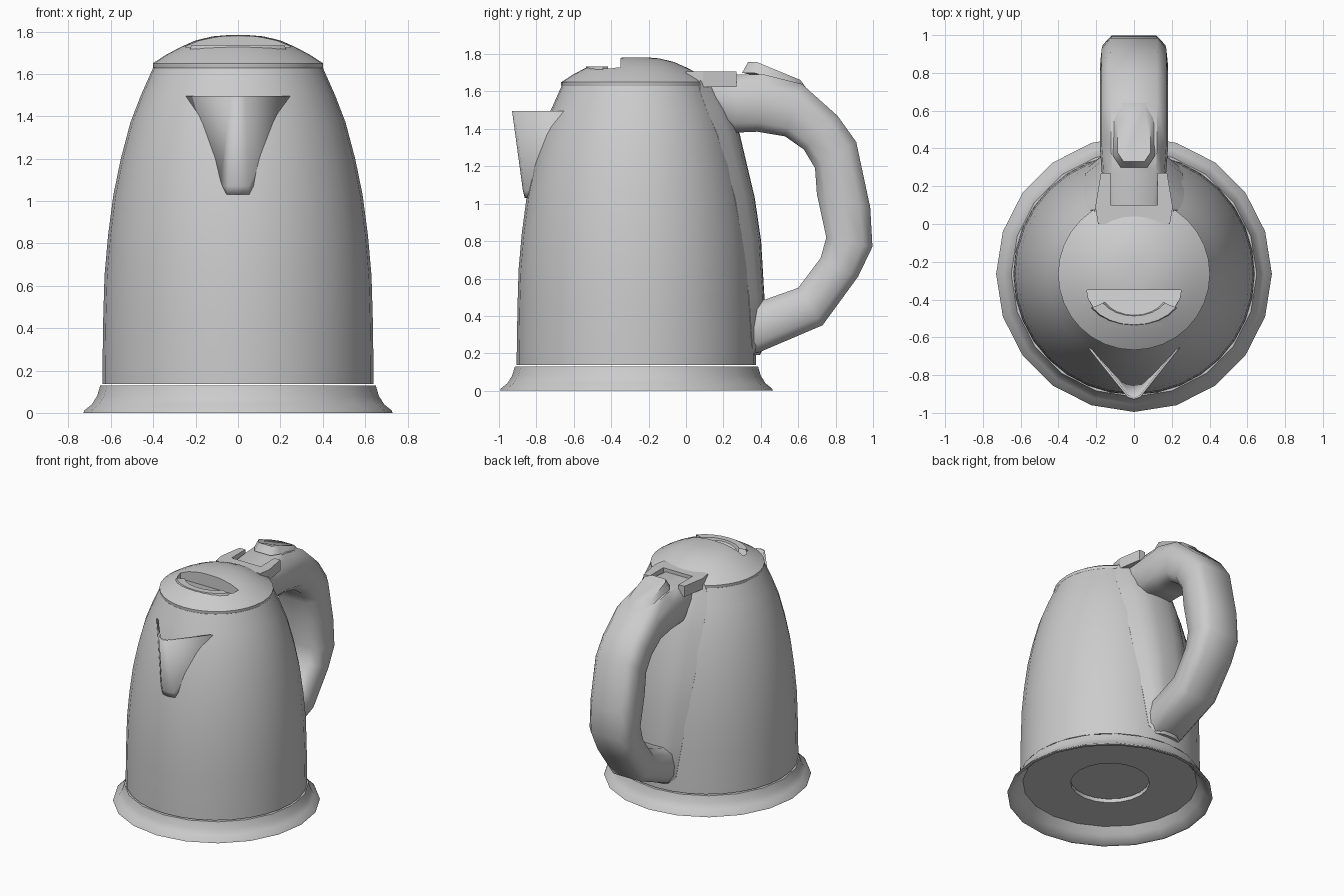
import bpy, bmesh, math
from mathutils import Vector

cube = bpy.data.objects.get("Cube")
if cube:
    bpy.data.objects.remove(cube, do_unlink=True)

CY = -0.265  # centre line of the vessel

steel = bpy.data.materials.new("light grey")
steel.use_nodes = True
steel.diffuse_color = (0.6, 0.6, 0.6, 1)
steel.node_tree.nodes["Principled BSDF"].inputs["Base Color"].default_value = (0.6, 0.6, 0.6, 1)


def finish(name, bm, angle=40, smooth=True):
    bmesh.ops.remove_doubles(bm, verts=bm.verts, dist=1e-5)
    bmesh.ops.recalc_face_normals(bm, faces=bm.faces)
    mesh = bpy.data.meshes.new(name)
    bm.to_mesh(mesh)
    bm.free()
    mesh.materials.append(steel)
    ob = bpy.data.objects.new(name, mesh)
    bpy.context.collection.objects.link(ob)
    if smooth:
        bpy.ops.object.select_all(action='DESELECT')
        ob.select_set(True)
        bpy.context.view_layer.objects.active = ob
        bpy.ops.object.shade_smooth_by_angle(angle=math.radians(angle))
    return ob


def loft(name, rings, closed=True, caps=True, angle=40, smooth=True):
    """Skin a list of equally long point rings."""
    bm = bmesh.new()
    vs = [[bm.verts.new(p) for p in r] for r in rings]
    n = len(vs[0])
    for a, b in zip(vs, vs[1:]):
        for i in range(n if closed else n - 1):
            j = (i + 1) % n
            bm.faces.new((a[i], a[j], b[j], b[i]))
    if caps:
        bm.faces.new(vs[0])
        bm.faces.new(vs[-1])
    return finish(name, bm, angle, smooth)


def lathe(name, profile, sides, caps, angle=40):
    rings = [[(r * math.cos(math.tau * i / sides), CY + r * math.sin(math.tau * i / sides), z)
              for i in range(sides)] for r, z in profile]
    return loft(name, rings, caps=caps, angle=angle)


def box(name, x, y, z):
    ring = lambda h: [(x[0], y[0], h), (x[1], y[0], h), (x[1], y[1], h), (x[0], y[1], h)]
    return loft(name, [ring(z[0]), ring(z[1])], smooth=False)


# Power base: hollow flared shell with a central opening underneath
lathe("power_base", [(0.73, 0), (0.725, 0.012), (0.69, 0.04), (0.665, 0.08), (0.65, 0.13),
                     (0.28, 0.13), (0.28, 0.10), (0.62, 0.10), (0.66, 0.05), (0.71, 0), (0.73, 0)],
      20, False, 50)

# Vessel wall and bottom
body_profile = [(0.64, 0.137), (0.64, 0.2), (0.636, 0.45), (0.63, 0.65), (0.613, 0.84), (0.588, 1.03),
                (0.553, 1.2), (0.508, 1.37), (0.458, 1.5), (0.4, 1.63)]
lathe("kettle_body", body_profile, 32, True)


def body_radius(z):
    for (r0, z0), (r1, z1) in zip(body_profile, body_profile[1:]):
        if z <= z1:
            return r0 + (r1 - r0) * (z - z0) / (z1 - z0)
    return body_profile[-1][0]


# Domed lid with a crescent finger grip cut into the front half
lid = lathe("lid", [(0.39, 1.6), (0.402, 1.632), (0.402, 1.65), (0.34, 1.69), (0.27, 1.727),
                    (0.2, 1.758), (0.12, 1.777), (0.05, 1.783)], 32, True)
arc = [(0.25 * math.cos(a), -0.35 - 0.18 * math.sin(a))
       for a in (math.pi * i / 12 for i in range(13))]
floor = [(x, y, 1.685 + max(0, -0.39 - y) * 0.33) for x, y in arc]
cutter = loft("grip_cutter", [floor, [(x, y, 1.9) for x, y in arc]], smooth=False)
cutter.hide_render = True
cutter.hide_viewport = True
cut = lid.modifiers.new("finger_grip", 'BOOLEAN')
cut.operation = 'DIFFERENCE'
cut.object = cutter
cut.solver = 'EXACT'
# Raised front lip of the grip
loft("grip_lip", [[(x * s, -0.35 + (y + 0.35) * s, z) for x, y in arc[2:11]]
                  for s, z in ((1.12, 1.675), (1.02, 1.733), (0.76, 1.733), (0.7, 1.69))],
     closed=False, caps=False, angle=30)

# Hinge arms and the bridge between them
for side, s in (("left", 1), ("right", -1)):
    arm = [(0.125 * s, 0.0), (0.19 * s, 0.0), (0.205 * s, 0.09), (0.175 * s, 0.27), (0.125 * s, 0.27)]
    loft(side + "_hinge_arm", [[(x, y, 1.625) for x, y in arm], [(x, y, 1.708) for x, y in arm]],
         smooth=False)
box("hinge_bridge", (-0.13, 0.13), (0.0, 0.10), (1.62, 1.708))

# Pouring spout: tapering open-topped trough
spout = []
for z, wide, tip, y_tip in ((1.03, 0.065, 0.05, -0.862), (1.07, 0.085, 0.05, -0.872), (1.495, 0.265, 0.035, -0.93)):
    y_back = CY - math.sqrt(body_radius(z) ** 2 - wide ** 2) + 0.012
    spout.append([(-wide, y_back, z), (-tip, y_tip + 0.012, z), (0, y_tip, z),
                  (tip, y_tip + 0.012, z), (wide, y_back, z)])
trough = loft("spout", spout, closed=False, caps=False, angle=50)
trough.modifiers.new("wall", 'SOLIDIFY').thickness = 0.012
bm = bmesh.new()
bm.faces.new([bm.verts.new(p) for p in spout[0]])
finish("spout_underside", bm, smooth=False)

# Back panel hugging the vessel
panel = []
for z, wide, lift in ((0.19, 0.10, 0.02), (0.24, 0.16, 0.045), (0.5, 0.20, 0.05), (0.8, 0.24, 0.05),
                      (1.03, 0.26, 0.045), (1.37, 0.265, 0.045), (1.5, 0.26, 0.045), (1.6, 0.235, 0.04),
                      (1.66, 0.21, 0.02)):
    r = body_radius(z)
    ring = []
    for k in range(-4, 5):
        x = wide * k / 4
        out = 0.0 if abs(k) == 4 else lift * (0.55 if abs(k) == 3 else 1)
        ring.append((x, CY + math.sqrt(r * r - x * x) + out, z))
    ring += [(wide * 0.8, CY + r * 0.6, z), (-wide * 0.8, CY + r * 0.6, z)]
    panel.append(ring)
loft("handle_panel", panel, angle=45)

# Loop handle: rounded sections between inner and outer edge points
sections = [((0.06, 1.50), (0.06, 1.68), 0.15), ((0.26, 1.38), (0.27, 1.69), 0.17),
            ((0.38, 1.385), (0.42, 1.69), 0.18), ((0.53, 1.36), (0.62, 1.64), 0.18),
            ((0.63, 1.29), (0.81, 1.47), 0.18), ((0.69, 1.19), (0.91, 1.33), 0.18),
            ((0.70, 1.05), (0.985, 0.98), 0.18), ((0.75, 0.82), (0.997, 0.77), 0.175),
            ((0.72, 0.71), (0.92, 0.61), 0.17), ((0.60, 0.55), (0.73, 0.35), 0.165),
            ((0.43, 0.49), (0.39, 0.205), 0.16), ((0.30, 0.46), (0.30, 0.20), 0.15)]
# (sideways, inner-to-outer) fractions of the cross-section
shape = [(0.6, 0), (0.92, 0.16), (1, 0.5), (0.95, 0.8), (0.68, 1)]
shape += [(-u, v) for u, v in reversed(shape)]
rings = []
for inner, outer, half in sections:
    a, b = Vector(inner), Vector(outer)
    rings.append([(u * half, *a.lerp(b, v)) for u, v in shape])
loft("handle", rings, angle=50)

# Lid release button on top of the handle
outline = [(0.07, 0.30), (0.11, 0.36), (0.11, 0.56), (0.07, 0.65)]
outline += [(-x, y) for x, y in reversed(outline)]
top = [(x * 0.8, 0.46 + (y - 0.46) * 0.8, 1.757 - max(0, y - 0.36) * 0.33) for x, y in outline]
loft("release_button", [[(x, y, 1.70 - max(0, y - 0.42) * 0.4) for x, y in outline], top], angle=50)
